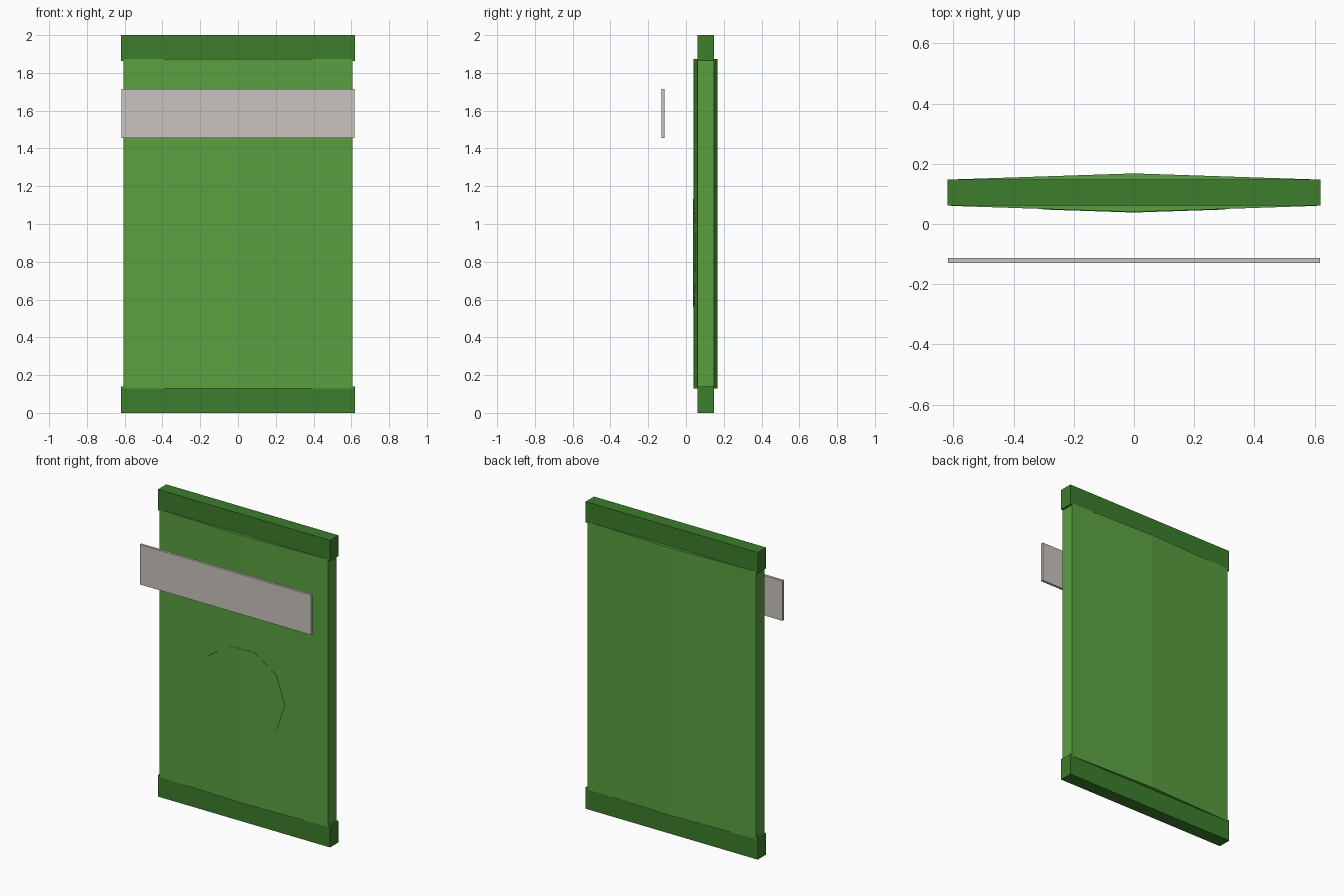
import bpy, bmesh, math

if "Cube" in bpy.data.objects:
    bpy.data.objects.remove(bpy.data.objects["Cube"])

def material(name, rgb):
    m = bpy.data.materials.new(name)
    m.diffuse_color = (*rgb, 1.0)
    m.use_nodes = True
    m.node_tree.nodes["Principled BSDF"].inputs["Base Color"].default_value = m.diffuse_color
    return m

LIGHT = material("light green", (0.102, 0.352, 0.051))
DARK = material("dark green", (0.045, 0.205, 0.025))
GREY = material("pale warm grey", (0.584, 0.558, 0.521))

def make(name, bm, mat):
    bmesh.ops.recalc_face_normals(bm, faces=bm.faces)
    me = bpy.data.meshes.new(name)
    bm.to_mesh(me)
    bm.free()
    me.materials.append(mat)
    ob = bpy.data.objects.new(name, me)
    bpy.context.collection.objects.link(ob)
    return ob

def extrude(name, outline, z0, z1, mat):
    bm = bmesh.new()
    low = [bm.verts.new((x, y, z0)) for x, y in outline]
    high = [bm.verts.new((x, y, z1)) for x, y in outline]
    bm.faces.new(low)
    bm.faces.new(high)
    n = len(outline)
    for i in range(n):
        j = (i + 1) % n
        bm.faces.new((low[i], low[j], high[j], high[i]))
    return make(name, bm, mat)

def box(name, x, y0, y1, z0, z1, mat):
    return extrude(name, [(-x, y0), (x, y0), (x, y1), (-x, y1)], z0, z1, mat)

# packet body: shallow six-sided plan, thickest along the middle
W, MID, EDGE, BULGE = 0.607, 0.104, 0.0438, 0.064
extrude("packet_body", [(-W, MID - EDGE), (0, MID - BULGE), (W, MID - EDGE),
                        (W, MID + EDGE), (0, MID + BULGE), (-W, MID + EDGE)],
        0.13, 1.873, LIGHT)

# sealed strips at both ends
for name, z0, z1 in (("bottom_seal", 0.0, 0.14), ("top_seal", 1.864, 2.0)):
    box(name, 0.62, MID - 0.043, MID + 0.043, z0, z1, DARK)

# flat label bar standing in front
box("label_bar", 0.617, -0.129, -0.113, 1.455, 1.715, GREY)

# ten-sided front panel following the creased surface
bm = bmesh.new()
ring = [bm.verts.new((0.303 * math.cos(i * math.tau / 10), 0,
                      0.847 + 0.3 * math.sin(i * math.tau / 10))) for i in range(10)]
bm.faces.new(ring)
bmesh.ops.bisect_plane(bm, geom=bm.verts[:] + bm.edges[:] + bm.faces[:],
                       plane_co=(0, 0, 0), plane_no=(1, 0, 0))
for v in bm.verts:
    v.co.y = MID - BULGE + (BULGE - EDGE) * abs(v.co.x) / W - 0.002
solid = bmesh.ops.extrude_face_region(bm, geom=bm.faces[:])
for g in solid["geom"]:
    if isinstance(g, bmesh.types.BMVert):
        g.co.y += 0.004
make("front_panel", bm, LIGHT)
